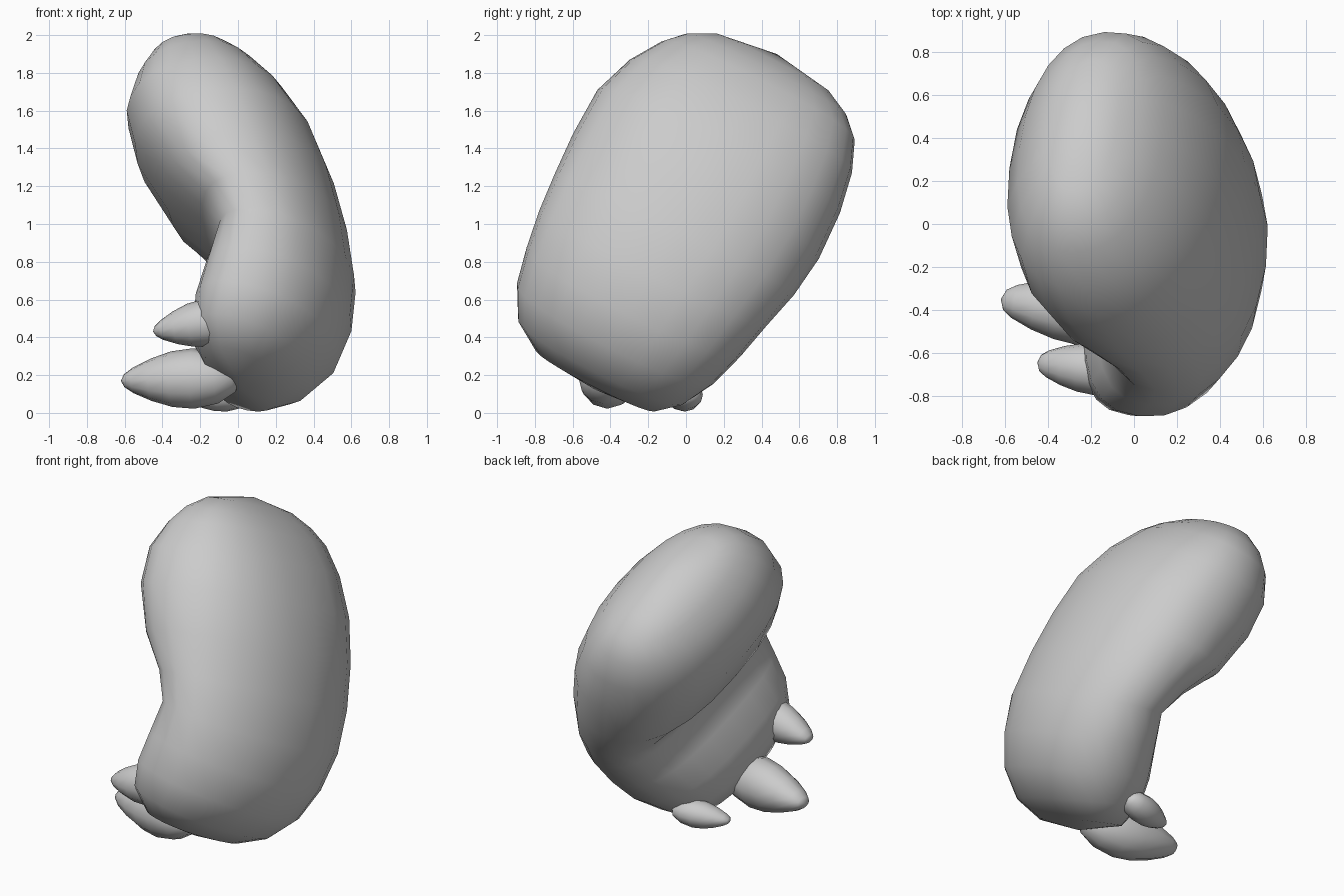
import bpy, bmesh, math
from mathutils import Vector

if "Cube" in bpy.data.objects:
    bpy.data.objects.remove(bpy.data.objects["Cube"])

TILT = math.radians(27)
SHEAR = 0.11


def loft(name, rings, start, end):
    """Skin a list of equal rings and close both ends on a pole."""
    bm = bmesh.new()
    loops = [[bm.verts.new(p) for p in ring] for ring in rings]
    n = len(loops[0])
    for a, b in zip(loops, loops[1:]):
        for i in range(n):
            j = (i + 1) % n
            bm.faces.new((a[i], a[j], b[j], b[i]))
    for loop, pole in ((loops[0], start), (loops[-1], end)):
        v = bm.verts.new(pole)
        for i in range(n):
            bm.faces.new((loop[i], loop[(i + 1) % n], v))
    bmesh.ops.recalc_face_normals(bm, faces=bm.faces)
    for f in bm.faces:
        f.smooth = True
    mesh = bpy.data.meshes.new(name)
    bm.to_mesh(mesh)
    bm.free()
    obj = bpy.data.objects.new(name, mesh)
    bpy.context.collection.objects.link(obj)
    return obj


def place(x, u, v, cup=0.0):
    """Tilted, turned and cupped body frame (u across, v along) to world."""
    c, s = math.cos(TILT), math.sin(TILT)
    return Vector((x + SHEAR * u - cup * u * u, u * c + v * s, 1 - u * s + v * c))


def full(t):
    """Slightly boxy rounding."""
    return math.copysign(abs(t) ** 0.88, t)


# Bent body: outer x, v; inner x, v; half width; sideways shift; cup
stations = [
    (-0.08, 0.985, -0.39, 0.95, 0.34, 0.02, 0.0),
    (0.03, 0.93, -0.47, 0.86, 0.48, 0.02, 0.0),
    (0.13, 0.86, -0.535, 0.74, 0.575, 0.02, 0.0),
    (0.27, 0.71, -0.58, 0.57, 0.66, 0.00, 0.0),
    (0.41, 0.49, -0.53, 0.35, 0.72, -0.02, 0.03),
    (0.51, 0.23, -0.37, 0.08, 0.73, -0.02, 0.10),
    (0.58, -0.05, -0.16, -0.10, 0.71, -0.03, 0.16),
    (0.62, -0.33, -0.07, -0.24, 0.675, -0.05, 0.18),
    (0.60, -0.57, -0.14, -0.42, 0.635, -0.06, 0.17),
    (0.53, -0.77, -0.20, -0.60, 0.585, -0.07, 0.16),
    (0.39, -0.92, -0.22, -0.76, 0.50, -0.07, 0.15),
    (0.22, -0.99, -0.16, -0.91, 0.36, -0.05, 0.15),
]
SIDES = 24
rings = []
for ox, ov, ix, iv, w, shift, cup in stations:
    ring = []
    for k in range(SIDES):
        a = math.tau * k / SIDES
        t = (1 + full(math.cos(a))) / 2
        ring.append(place(ix + (ox - ix) * t, shift + w * full(math.sin(a)), iv + (ov - iv) * t, cup))
    rings.append(ring)
loft("bent_body", rings, place(-0.23, 0.02, 1.02), place(0.03, -0.03, -1.0))


# Pointed toes along the lower inner edge
def toe(name, base, tip, wide, tall):
    base, tip = Vector(base), Vector(tip)
    axis = (tip - base).normalized()
    side = axis.cross(Vector((0, 0, 1))).normalized()
    up = side.cross(axis)
    profile = [(0.06, 0.5), (0.2, 0.85), (0.4, 1.0), (0.58, 0.92), (0.75, 0.7), (0.9, 0.42), (0.97, 0.22)]
    toe_rings = []
    for t, r in profile:
        c = base.lerp(tip, t)
        toe_rings.append([c + side * (wide * r ** 0.75 * math.cos(math.tau * k / 12))
                          + up * (tall * r * math.sin(math.tau * k / 12)) for k in range(12)])
    loft(name, toe_rings, base, tip)


toe("front_toe", (0.02, -0.70, 0.51), (-0.45, -0.645, 0.43), 0.12, 0.125)
toe("middle_toe", (0.02, -0.46, 0.19), (-0.62, -0.35, 0.17), 0.15, 0.16)
toe("back_toe", (0.08, 0.03, 0.10), (-0.28, -0.06, 0.08), 0.09, 0.085)
